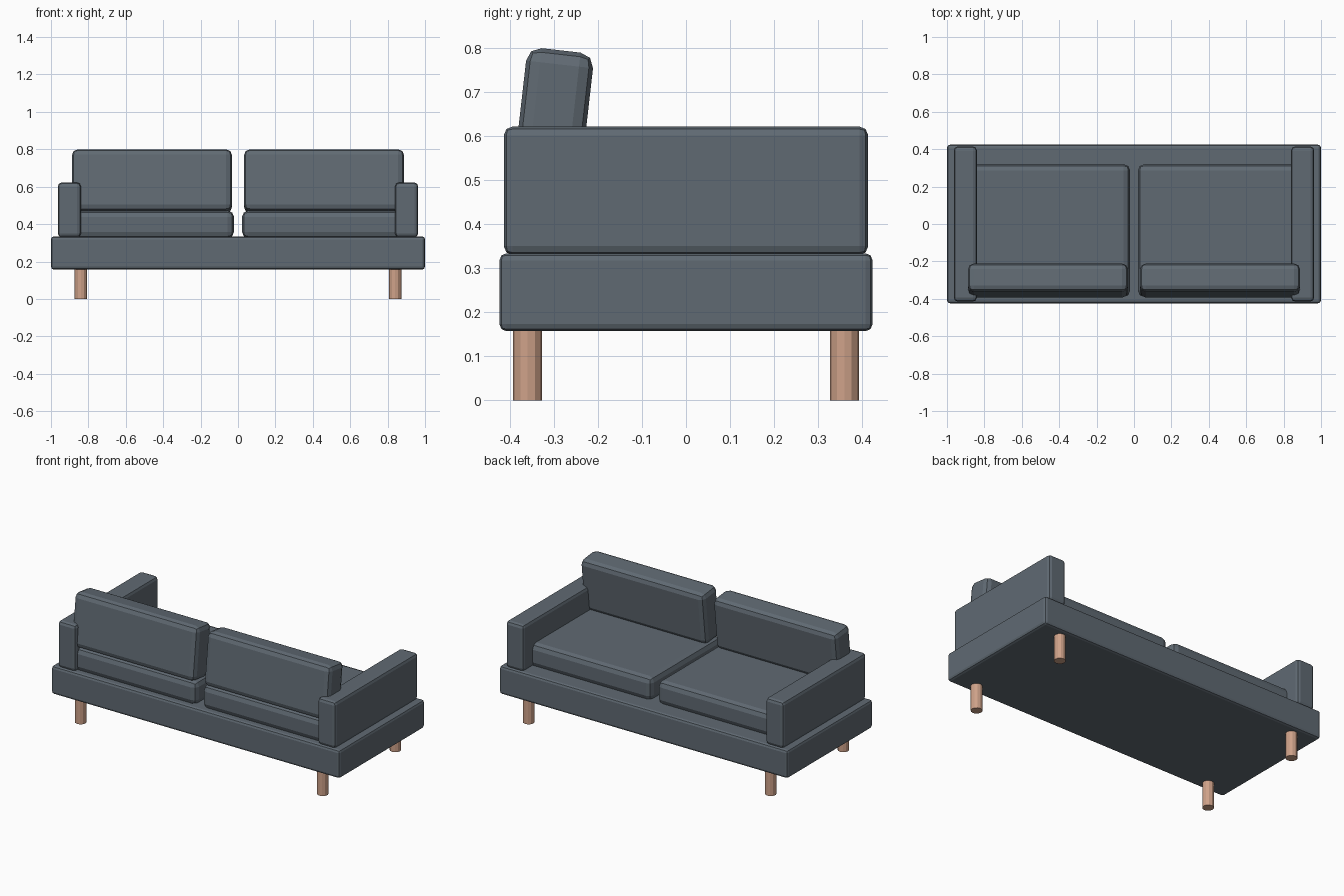
import bpy, bmesh, math
from mathutils import Matrix, Vector

if "Cube" in bpy.data.objects:
    bpy.data.objects.remove(bpy.data.objects["Cube"])


def material(name, rgb):
    m = bpy.data.materials.new(name)
    m.diffuse_color = (*rgb, 1)
    m.use_nodes = True
    m.node_tree.nodes["Principled BSDF"].inputs["Base Color"].default_value = m.diffuse_color
    return m


fabric = material("slate fabric", (0.117, 0.144, 0.171))
wood = material("light wood", (0.62, 0.36, 0.25))


def finish(name, bm, mat):
    me = bpy.data.meshes.new(name)
    bm.to_mesh(me)
    bm.free()
    me.materials.append(mat)
    ob = bpy.data.objects.new(name, me)
    bpy.context.collection.objects.link(ob)
    return ob


def soft_box(name, lo, hi, bevel, tilt=0.0):
    """Bevelled box between two corners, tilted about x through its centre."""
    lo, hi = Vector(lo), Vector(hi)
    bm = bmesh.new()
    bmesh.ops.create_cube(bm, size=1)
    bmesh.ops.scale(bm, vec=hi - lo, verts=bm.verts)
    bmesh.ops.bevel(bm, geom=bm.edges[:], offset=bevel, segments=2,
                    profile=0.5, affect='EDGES')
    bm.transform(Matrix.Translation((lo + hi) / 2) @ Matrix.Rotation(tilt, 4, 'X'))
    return finish(name, bm, fabric)


def leg(name, x, y):
    bm = bmesh.new()
    bmesh.ops.create_cone(bm, cap_ends=True, segments=12,
                          radius1=0.033, radius2=0.033, depth=0.17)
    bm.transform(Matrix.Translation((x, y, 0.085)))
    return finish(name, bm, wood)


# Base slab
soft_box("base", (-1, -0.424, 0.157), (1, 0.424, 0.334), 0.016)

for s, side in ((-1, "left"), (1, "right")):
    def span(a, b):
        return (a, b) if s > 0 else (-b, -a)

    # Armrest
    x0, x1 = span(0.84, 0.963)
    soft_box(side + "_armrest", (x0, -0.414, 0.33), (x1, 0.414, 0.622), 0.02)
    # Seat cushion
    x0, x1 = span(0.021, 0.895)
    soft_box(side + "_seat_cushion", (x0, -0.39, 0.325), (x1, 0.32, 0.472), 0.034)
    # Back cushion, leaning towards the seat
    x0, x1 = span(0.032, 0.888)
    soft_box(side + "_back_cushion", (x0, -0.379, 0.464), (x1, -0.226, 0.796),
             0.032, math.radians(-6.5))
    # Legs
    for y, end in ((-0.36, "front"), (0.36, "back")):
        leg(f"{side}_{end}_leg", s * 0.84, y)
